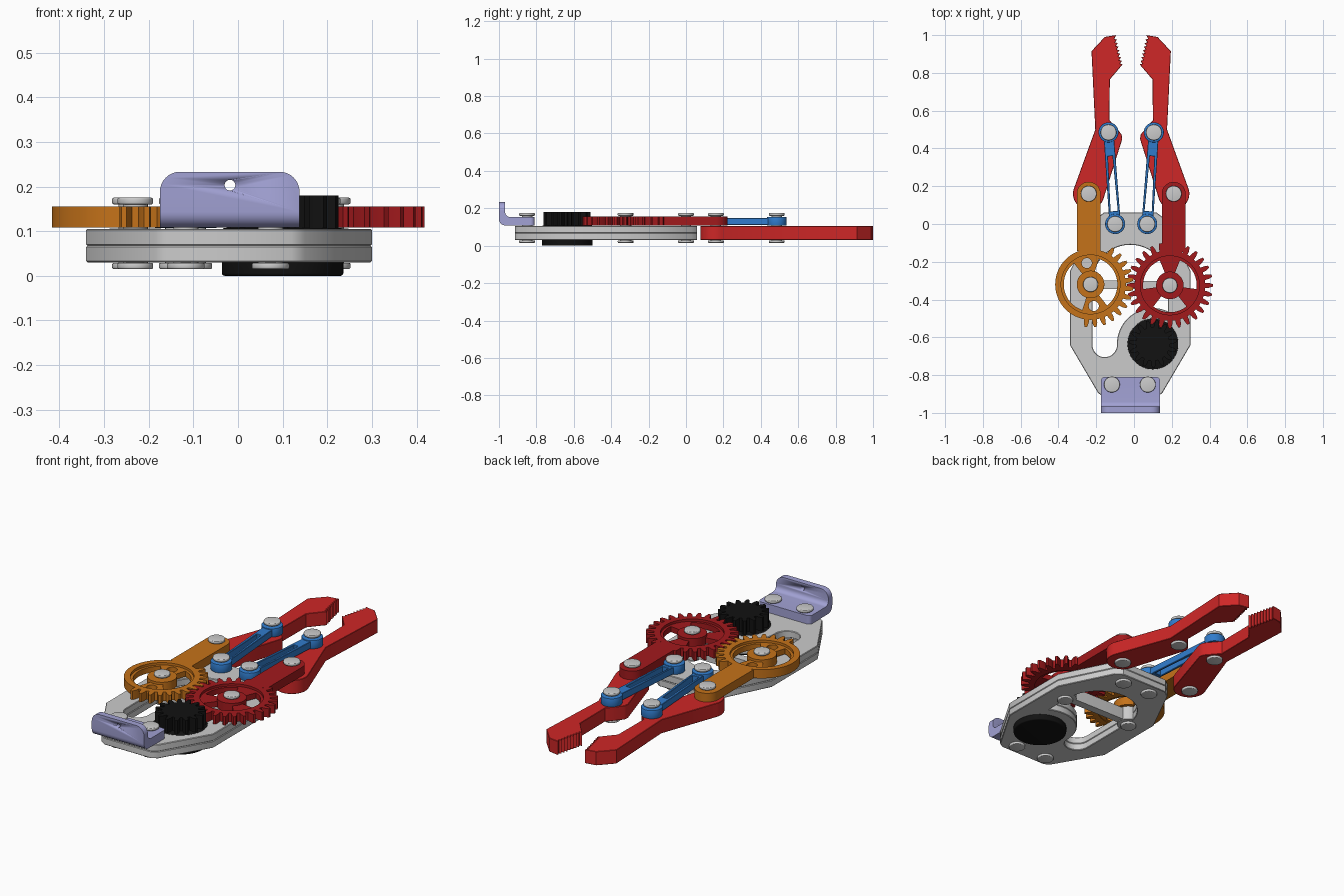
import bpy, bmesh
from math import sin, cos, pi, radians, hypot, atan2
from mathutils import Matrix

if "Cube" in bpy.data.objects:
    bpy.data.objects.remove(bpy.data.objects["Cube"])

RED, DARK_RED = (0.62, 0.02, 0.02), (0.36, 0.01, 0.012)
ORANGE, BLUE = (0.56, 0.17, 0.01), (0.03, 0.2, 0.6)
BLACK, LILAC = (0.006, 0.006, 0.006), (0.36, 0.36, 0.66)
MID = -0.015                                  # mirror line of the fingers
mats = {}


def finish(ob, color=None, angle=35):
    if color:
        if color not in mats:
            mats[color] = bpy.data.materials.new("paint")
            mats[color].diffuse_color = (*color, 1)
        ob.data.materials.clear()
        ob.data.materials.append(mats[color])
    bpy.ops.object.select_all(action='DESELECT')
    ob.select_set(True)
    bpy.context.view_layer.objects.active = ob
    bpy.ops.object.shade_smooth_by_angle(angle=radians(angle))
    return ob


def prism(name, loops, z0, z1, color=None, bevel=0.0, segs=0):
    """Extrude a flat outline (first loop) with holes (other loops) from z0 to z1."""
    cu = bpy.data.curves.new(name, 'CURVE')
    cu.dimensions, cu.fill_mode = '2D', 'BOTH'
    cu.extrude = (z1 - z0) / 2 - bevel
    cu.bevel_depth, cu.offset, cu.bevel_resolution = bevel, -bevel, segs
    for pts in loops:
        sp = cu.splines.new('POLY')
        sp.points.add(len(pts) - 1)
        for p, (x, y) in zip(sp.points, pts):
            p.co = (x, y, 0, 1)
        sp.use_cyclic_u = True
    tmp = bpy.data.objects.new("tmp", cu)
    bpy.context.collection.objects.link(tmp)
    dg = bpy.context.evaluated_depsgraph_get()
    me = bpy.data.meshes.new_from_object(tmp.evaluated_get(dg))
    bpy.data.objects.remove(tmp)
    bm = bmesh.new()
    bm.from_mesh(me)
    bmesh.ops.translate(bm, vec=(0, 0, (z0 + z1) / 2), verts=bm.verts)
    bmesh.ops.remove_doubles(bm, verts=bm.verts, dist=1e-5)
    bmesh.ops.recalc_face_normals(bm, faces=bm.faces)
    bm.to_mesh(me)
    bm.free()
    me.name = name
    ob = bpy.data.objects.new(name, me)
    bpy.context.collection.objects.link(ob)
    return finish(ob, color)


def arc(cx, cy, r, a0, a1, n=24):
    return [(cx + r * cos(radians(a0 + (a1 - a0) * i / n)),
             cy + r * sin(radians(a0 + (a1 - a0) * i / n))) for i in range(n + 1)]


def circle(cx, cy, r, n=40):
    return arc(cx, cy, r, 0, 360, n)[:-1]


def stadium(p, q, r0, r1):
    a = atan2(q[1] - p[1], q[0] - p[0]) * 180 / pi
    return arc(*p, r0, a + 90, a + 270, 16) + arc(*q, r1, a - 90, a + 90, 16)


def mirror(pts):
    return [(2 * MID - x, y) for x, y in pts]


def gear_outline(cx, cy, root, tip, n, phase, keep=lambda d: True):
    pts = []
    for i in range(n):
        a, step = phase + 360 * i / n, 360 / n
        toothed = keep((a + 180) % 360 - 180)
        for f, r in ((-.5, root), (-.33, root), (-.27, (root + tip) / 2), (-.12, tip),
                     (.12, tip), (.27, (root + tip) / 2), (.33, root)):
            t = radians(a + f * step)
            r = r if toothed else root
            pts.append((cx + r * cos(t), cy + r * sin(t)))
    return pts


def window(c, a0, a1, r0, r1):
    return arc(*c, r1, a0, a1, 20) + arc(*c, r0, a1, a0, 14)


# ---- base: two stacked plates with an opening, cross bar and pivot bosses
outline = [(-.34, -.64), (-.19, -.895), (-.16, -.915), (.12, -.915), (.15, -.895), (.30, -.64),
           (.30, -.25), (.16, .03), (.12, .06), (-.16, .06), (-.20, .03), (-.34, -.25)]
opening = (arc(-.155, -.64, .065, 180, 360, 16) + arc(.10, -.635, .19, 178, 65)
           + arc(-.02, -.31, .2, 0, 180, 32))
for label, z in (("lower", .03), ("upper", .0675)):
    prism(label + "_base_plate", [outline, opening], z, z + .0375, bevel=.003)
GL, GR = (-.23, -.32), (.19, -.325)           # gear centres
prism("base_cross_bar", [stadium(GL, GR, .022, .022)], .034, .101)
for side, c in (("left", GL), ("right", GR)):
    prism(side + "_pivot_boss", [circle(*c, .058)], .031, .106)

# ---- motor and pinion
prism("motor_body", [circle(.10, -.635, .136, 64)], 0, .107, BLACK, .006, 2)
prism("pinion", [gear_outline(.10, -.635, .09, .126, 15, 79.5)], .106, .18, BLACK)

# ---- driven gears: toothed rim, recessed web with windows, hub and crank arm
PL, PR = (-.24, .16), (.21, .16)              # finger pivots


def driven_gear(side, c, pivot, color, teeth, windows):
    prism(side + "_gear_rim", [teeth, circle(*c, .156, 64)], .108, .155, color)
    prism(side + "_gear_web", [circle(*c, .158, 64)] + windows, .112, .142, color)
    prism(side + "_gear_hub", [circle(*c, .073)], .108, .155, color)
    start = (c[0] + (.02 if side == "right" else -.01), c[1] + .19)
    prism(side + "_crank_arm", [[(start[0] - .063, start[1] - .012), (start[0] + .063, start[1] - .012)]
                                + arc(*pivot, .063, 0, 180)], .108, .155, color)


driven_gear("left", GL, PL, ORANGE,
            gear_outline(*GL, .187, .227, 28, 180 / 28, lambda d: -98 < d < 65),
            [window(GL, -52, 72, .073, .142), window(GL, 128, 252, .073, .142),
             circle(-.25, -.207, .027, 24), circle(-.213, -.434, .027, 24)])
driven_gear("right", GR, PR, DARK_RED, gear_outline(*GR, .187, .228, 28, 0),
            [window(GR, a + 22, a + 98, .073, .142) for a in (90, 210, 330)])

# ---- gripper fingers with serrated jaws
jaw = []
for i in range(8):
    x, y = -.06 - .035 * i / 8, .845 + .15 * i / 8
    jaw += [(x, y), (x - .014, y + .004)]
finger = ([(-.095, 1.0), (-.155, .99), (-.225, .915), (-.205, .5)]
          + arc(*PL, .083, 160, 338) + [(-.062, .45), (-.066, .475), (-.13, .55), (-.128, .765)] + jaw)
prism("left_finger", [finger], .03, .105, RED, .002)
prism("right_finger", [mirror(finger)], .03, .105, RED, .002)

# ---- slotted links
A, B = (-.10, 0), (-.135, .485)


def along(t, s):
    dx, dy = B[0] - A[0], B[1] - A[1]
    n = hypot(dx, dy)
    return (A[0] + dx * t - dy / n * s, A[1] + dy * t + dx / n * s)


slot = [along(.14, .019), along(.14, -.019), along(.74, -.012), along(.74, .012)]
bar = [along(.07, .030), along(.07, -.030), along(.93, -.027), along(.93, .027)]
for side, f in (("left", lambda p: p), ("right", mirror)):
    prism(side + "_link_bar", [f(bar), f(slot)], .110, .148, BLUE, .002)
    for end, c in (("rear", A), ("front", B)):
        prism(f"{side}_link_{end}_eye", [f(circle(*c, .053))], .107, .153, BLUE, .003, 1)

# ---- pins with rounded heads
bolts = [(-.117, -.85), (.073, -.85)]
for i, c in enumerate([PL, PR, A, mirror([A])[0], B, mirror([B])[0], GL, GR] + bolts):
    r = .042 if c not in (GL, GR) else .04
    prism(f"pin_head_top_{i}", [circle(*c, r)], .16, .175, None, .004, 2)
    prism(f"pin_shaft_{i}", [circle(*c, .028, 24)], .02, .168)
    prism(f"pin_head_bottom_{i}", [circle(*c, r)], .015, .029, None, .004, 2)

# ---- angle bracket: L section, rounded corners, small hole
section = ([(-.81, .108), (-.81, .154)] + arc(-.942, .179, .025, 270, 180, 8)
           + [(-.967, .233), (-1.0, .233)] + arc(-.965, .143, .035, 180, 270, 8))
bracket = prism("mounting_bracket", [section], -.175, .138, LILAC)
me = bracket.data
me.transform(Matrix(((0, 0, 1, 0), (1, 0, 0, 0), (0, 1, 0, 0), (0, 0, 0, 1))))
bm = bmesh.new()
bm.from_mesh(me)
bmesh.ops.dissolve_limit(bm, angle_limit=.01, verts=bm.verts, edges=bm.edges)


def corner_edges(test):
    return [e for e in bm.edges if all(test(v.co) for v in e.verts)
            and abs(e.verts[0].co.x - e.verts[1].co.x) < 1e-4]


for test, size in ((lambda c: c.z > .23, .045), (lambda c: c.y > -.812, .02)):
    bmesh.ops.bevel(bm, geom=corner_edges(test), offset=size, segments=8, profile=.5, affect='EDGES')
bm.to_mesh(me)
bm.free()
cutter = prism("hole_cutter", [circle(0, 0, .012, 24)], -.1, .1)
cutter.data.transform(Matrix.Translation((-.018, -.98, .203)) @ Matrix.Rotation(pi / 2, 4, 'X'))
cutter.hide_render = True
mod = bracket.modifiers.new("hole", 'BOOLEAN')
mod.operation, mod.object = 'DIFFERENCE', cutter
finish(bracket, LILAC)
bpy.ops.object.modifier_move_to_index(modifier="hole", index=0)
bpy.ops.object.modifier_apply(modifier="hole")
bpy.data.objects.remove(cutter)

for m in bpy.data.materials:
    if m.users and not m.is_grease_pencil:
        m.use_nodes = True
        m.node_tree.nodes["Principled BSDF"].inputs["Base Color"].default_value = m.diffuse_color
